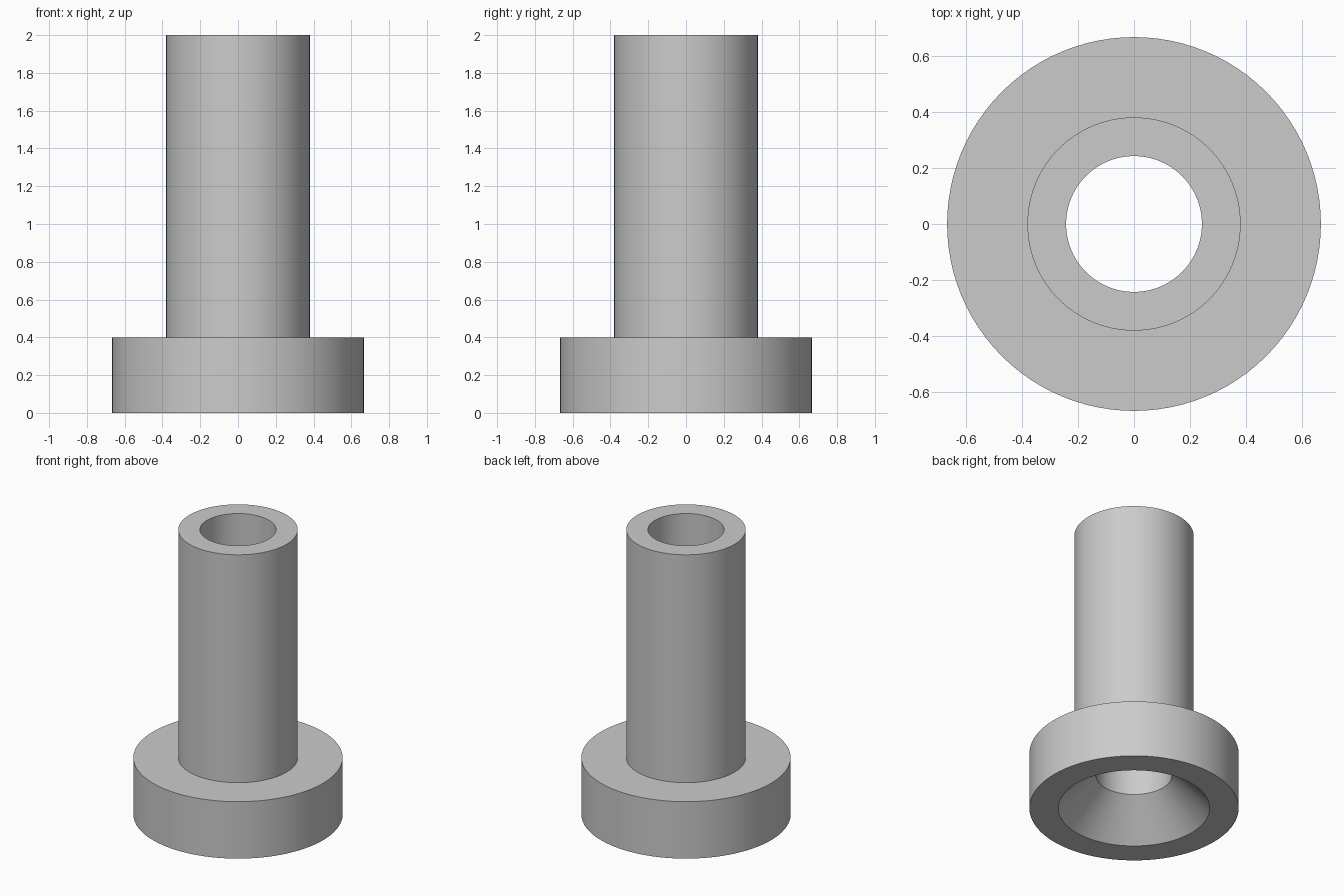
import bpy
import bmesh
import math

cube = bpy.data.objects.get("Cube")
if cube:
    bpy.data.objects.remove(cube, do_unlink=True)

# Plain grey material
grey = bpy.data.materials.new("plain_grey")
grey.use_nodes = True
colour = (0.6, 0.6, 0.6, 1)
grey.diffuse_color = colour
grey.node_tree.nodes["Principled BSDF"].inputs["Base Color"].default_value = colour

# Main dimensions
FLANGE_R, TUBE_R, BORE_R, MOUTH_R = 0.666, 0.38, 0.242, 0.482
FLANGE_H, TUBE_H, SINK_H = 0.4, 2.0, 0.24
SIDES = 96

# Closed radius/height section: flange, tube, bore, countersunk mouth
profile = [
    (MOUTH_R, 0), (FLANGE_R, 0), (FLANGE_R, FLANGE_H), (TUBE_R, FLANGE_H),
    (TUBE_R, TUBE_H), (BORE_R, TUBE_H), (BORE_R, SINK_H),
]

# Turn the section around the vertical axis
bm = bmesh.new()
ring = [bm.verts.new((r, 0, z)) for r, z in profile]
edges = [bm.edges.new((a, b)) for a, b in zip(ring, ring[1:] + ring[:1])]
bmesh.ops.spin(bm, geom=ring + edges, cent=(0, 0, 0), axis=(0, 0, 1),
               angle=math.tau, steps=SIDES, use_merge=True)
bmesh.ops.remove_doubles(bm, verts=bm.verts[:], dist=1e-5)
bmesh.ops.recalc_face_normals(bm, faces=bm.faces[:])

mesh = bpy.data.meshes.new("flanged_bushing")
bm.to_mesh(mesh)
bm.free()
mesh.materials.append(grey)
bushing = bpy.data.objects.new("flanged_bushing", mesh)
bpy.context.collection.objects.link(bushing)

# Smooth walls with crisp rims
bpy.ops.object.select_all(action="DESELECT")
bushing.select_set(True)
bpy.context.view_layer.objects.active = bushing
bpy.ops.object.shade_smooth_by_angle(angle=math.radians(30))
